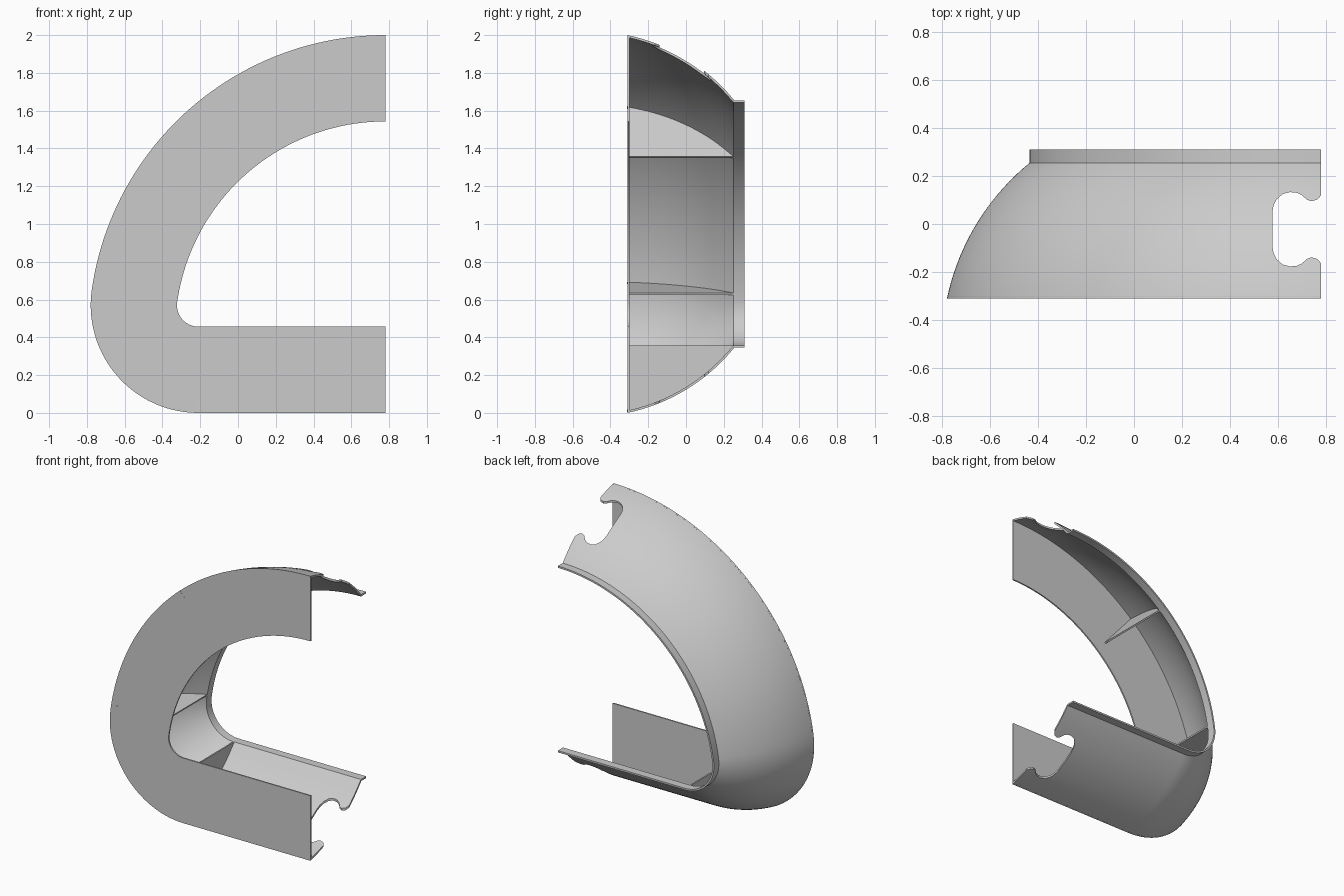
import bpy, bmesh, math
from mathutils import Vector

if "Cube" in bpy.data.objects:
    bpy.data.objects.remove(bpy.data.objects["Cube"])

R_BIG, C_BIG = 1.57, Vector((0.78, 0.43))       # large upper arc (x, z)
R_SMALL, C_SMALL = 0.57, Vector((-0.21, 0.57))  # small lower corner arc
X_END, Y0, T = 0.78, -0.31, 0.012               # cut end, front plane, wall
JOIN = math.atan2(C_SMALL.y - C_BIG.y, C_SMALL.x - C_BIG.x)

grey = bpy.data.materials.new("light_grey")
grey.diffuse_color = (0.6, 0.6, 0.6, 1)
grey.use_nodes = True
grey.node_tree.nodes["Principled BSDF"].inputs["Base Color"].default_value = grey.diffuse_color


def finish(name, bm):
    bmesh.ops.recalc_face_normals(bm, faces=bm.faces)
    me = bpy.data.meshes.new(name)
    bm.to_mesh(me)
    bm.free()
    me.materials.append(grey)
    ob = bpy.data.objects.new(name, me)
    bpy.context.collection.objects.link(ob)
    return ob


def smooth(ob):
    bpy.ops.object.select_all(action='DESELECT')
    ob.select_set(True)
    bpy.context.view_layer.objects.active = ob
    bpy.ops.object.shade_smooth_by_angle(angle=math.radians(30))


# Outer path as (point, inward direction): big arc, corner arc, straight base
def arc(c, r, a0, a1, n):
    out = []
    for i in range(n + 1):
        a = a0 + (a1 - a0) * i / n
        u = Vector((math.cos(a), math.sin(a)))
        out.append((c + u * r, -u))
    return out


path = arc(C_BIG, R_BIG, math.pi / 2, JOIN, 48)
path += arc(C_SMALL, R_SMALL, JOIN, math.pi * 1.5, 28)[1:]
path.append((Vector((X_END, 0)), Vector((0, 1))))


# Sweep a closed (inset, y) section along the path
def sweep(name, section):
    bm = bmesh.new()
    rings = [[bm.verts.new((p.x + n.x * d, y, p.y + n.y * d)) for d, y in section]
             for p, n in path]
    k = len(section)
    for a, b in zip(rings, rings[1:]):
        for i in range(k):
            j = (i + 1) % k
            bm.faces.new((a[i], a[j], b[j], b[i]))
    bm.faces.new(rings[0])
    bm.faces.new(rings[-1])
    return finish(name, bm)


# Bulging wall section: about 39 degrees of a unit-radius arc
def wall(inset, n=18):
    a0, a1, r = math.radians(11.9), math.radians(50.9), 0.992
    pts = []
    for i in range(n + 1):
        a = a0 + (a1 - a0) * i / n
        pts.append((r * (math.cos(a0) - math.cos(a)) + inset * math.cos(a),
                    Y0 + r * (math.sin(a) - math.sin(a0)) - inset * math.sin(a)))
    return pts


outer, inner = wall(0), wall(T)
inner[0] = (T, Y0)
d_lip = outer[-1][0]
inner[-1] = (d_lip + T, 0.252)
shell = sweep("shell", outer + [(d_lip, 0.31), (d_lip + T, 0.31)] + inner[::-1])
plate = sweep("front_plate", [(0.002, Y0), (0.457, Y0), (0.457, Y0 + 0.01), (0.002, Y0 + 0.01)])

# Clip notch through the upper and lower walls at the open end
half = [(0.80, 0.142), (0.78, 0.142), (0.765, 0.124), (0.74, 0.117), (0.72, 0.124),
        (0.70, 0.143), (0.68, 0.152), (0.65, 0.155), (0.62, 0.147), (0.595, 0.125),
        (0.582, 0.10), (0.577, 0.07)]
outline = half + [(x, -y) for x, y in reversed(half)]
bm = bmesh.new()
base = bm.faces.new([bm.verts.new((x, y - 0.022, -0.2)) for x, y in outline])
ext = bmesh.ops.extrude_face_region(bm, geom=[base])
bmesh.ops.translate(bm, vec=(0, 0, 2.4),
                    verts=[v for v in ext["geom"] if isinstance(v, bmesh.types.BMVert)])
cutter = finish("notch_cutter", bm)
cutter.hide_render = True
cutter.hide_set(True)
cut = shell.modifiers.new("notch", 'BOOLEAN')
cut.operation = 'DIFFERENCE'
cut.solver = 'EXACT'
cut.object = cutter
bpy.context.view_layer.objects.active = shell
bpy.ops.object.modifier_apply(modifier=cut.name)
bpy.data.objects.remove(cutter)
smooth(shell)
smooth(plate)


# Stiffening ribs: flat webs between the wall, the plate and the lip line
def rib(name, p, n):
    side = Vector((-n.y, n.x)) * 0.005
    prof = wall(0.006) + [(d_lip + T, 0.252), (d_lip + T, Y0 + 0.005)]
    bm = bmesh.new()
    rows = [[bm.verts.new((p.x + n.x * d + s * side.x, y, p.y + n.y * d + s * side.y))
             for d, y in prof] for s in (-1, 1)]
    k = len(prof)
    for r in rows:
        bm.faces.new(r)
    for i in range(k):
        j = (i + 1) % k
        bm.faces.new((rows[0][i], rows[0][j], rows[1][j], rows[1][i]))
    finish(name, bm)


for name, deg in (("upper_rib", 130.4), ("middle_rib", 170.5)):
    rib(name, *arc(C_BIG, R_BIG, math.radians(deg), 0, 1)[0])
rib("lower_rib", Vector((-0.21, 0)), Vector((0, 1)))
